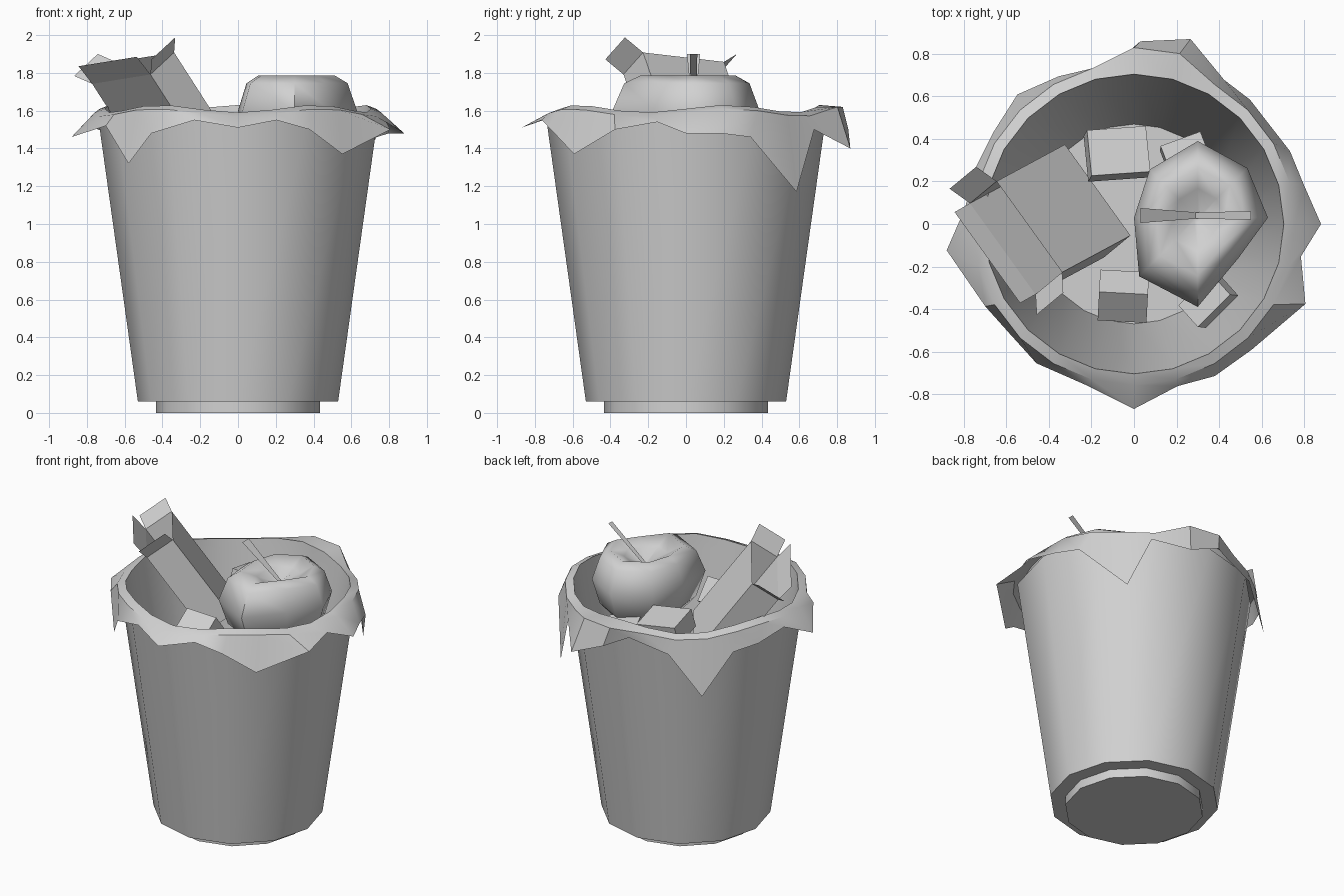
import bpy, bmesh
from math import sin, cos, pi, radians
from mathutils import Vector, Matrix, Euler

cube = bpy.data.objects.get("Cube")
if cube:
    bpy.data.objects.remove(cube, do_unlink=True)

grey = bpy.data.materials.new("light_grey")
grey.use_nodes = True
grey.diffuse_color = (0.64, 0.64, 0.64, 1)
grey.node_tree.nodes["Principled BSDF"].inputs["Base Color"].default_value = (0.64, 0.64, 0.64, 1)


def finish(bm, name, smooth=None, fix_normals=True):
    if fix_normals:
        bmesh.ops.recalc_face_normals(bm, faces=bm.faces)
    mesh = bpy.data.meshes.new(name)
    bm.to_mesh(mesh)
    bm.free()
    mesh.materials.append(grey)
    ob = bpy.data.objects.new(name, mesh)
    bpy.context.collection.objects.link(ob)
    if smooth:
        bpy.ops.object.select_all(action="DESELECT")
        ob.select_set(True)
        bpy.context.view_layer.objects.active = ob
        bpy.ops.object.shade_smooth_by_angle(angle=radians(smooth))
    return ob


def bridge(bm, rings):
    """Join closed rings of equal length with quads."""
    for a, b in zip(rings, rings[1:]):
        for i in range(len(a)):
            j = (i + 1) % len(a)
            bm.faces.new((a[i], a[j], b[j], b[i]))


def ring(bm, radii, z, centre=(0, 0)):
    """Closed ring with one radius per evenly spaced vertex."""
    n = len(radii)
    return [bm.verts.new((centre[0] + r * cos(2 * pi * i / n),
                          centre[1] + r * sin(2 * pi * i / n), z))
            for i, r in enumerate(radii)]


# Tapered bin standing on a narrower foot
bm = bmesh.new()
rings = [ring(bm, [r] * 12, z) for r, z in
         ((.435, 0), (.435, .06), (.53, .06), (.74, 1.56), (.73, 1.56), (.515, .09))]
bridge(bm, rings)
bm.faces.new(rings[0])
bm.faces.new(rings[-1])
finish(bm, "bin", 35)

# Bag liner: inner wall, crest, shoulder over the rim, ragged hem (angle, radius, height)
edge = [(0, .88, 1.48), (13, .82, 1.48), (25, .81, 1.46), (47, .8, 1.17),
        (58, .8, 1.5), (73, .91, 1.4), (88, .86, 1.5), (97, .76, 1.55),
        (117, .78, 1.48), (132, .82, 1.21), (147, .79, 1.48), (160, .79, 1.5),
        (175, .8, 1.55), (188, .89, 1.46), (209, .8, 1.52), (222, .78, 1.32),
        (235, .8, 1.48), (253, .79, 1.55), (270, .87, 1.51), (285, .79, 1.55),
        (298, .81, 1.5), (313, .81, 1.37), (335, .89, 1.5), (349, .8, 1.54)]
n = len(edge)
bm = bmesh.new()
floor, wall = ring(bm, [.47] * n, .11), ring(bm, [.695] * n, 1.54)
crest, shoulder, hem = [], [], []
for i, (angle, r, z) in enumerate(edge):
    a = 2 * pi * i / n
    wave = .02 * sin(5 * a)
    flap = i in (5, 6)
    crest.append(bm.verts.new((.705 * cos(a), .705 * sin(a), 1.61 + wave)))
    out = .83 if flap else .758
    shoulder.append(bm.verts.new((out * cos(a), out * sin(a),
                                  1.62 if flap else 1.59 + wave)))
    a = radians(angle)
    hem.append(bm.verts.new((r * cos(a), r * sin(a), z)))
bridge(bm, [floor, wall, crest, shoulder, hem])
bm.faces.new(floor)
finish(bm, "bag_liner", 35)

# Lopsided apple with a wide dimple on top
girth = (.33, .33, .36, .32, .3, .39, .42, .27)
bm = bmesh.new()
rings = [ring(bm, [g * s for g in girth], z, (.3, .03)) for s, z in
         ((.06, 1.68), (.38, 1.74), (.65, 1.785), (.85, 1.745),
          (1, 1.6), (.85, 1.43), (.5, 1.3), (.15, 1.25))]
bridge(bm, rings)
bm.faces.new(rings[0])
bm.faces.new(rings[-1])
finish(bm, "apple", 70)

# Forked flat stem
bm = bmesh.new()
for tip_x, half in ((.03, .035), (.55, .02)):
    bm.faces.new([bm.verts.new(p) for p in (
        (.29, .025, 1.69), (.29, .055, 1.69),
        (tip_x, .04 + half, 1.9), (tip_x, .04 - half, 1.9))])
finish(bm, "apple_stem", fix_normals=False)

# Open carton leaning on the rim, with three folded-out flaps
down = Vector((.52, .28, -.81)).normalized()
side = Vector((.52, -.83, .18))
side = (side - down * side.dot(down)).normalized()
up = side.cross(down).normalized()
if up.z < 0:
    up = -up
mouth = Vector((-.555, -.065, 1.825))
bm = bmesh.new()
corners = [mouth + side * .265 * s + up * .1 * t
           for s, t in ((1, 1), (1, -1), (-1, -1), (-1, 1))]
top = [bm.verts.new(c) for c in corners]
bottom = [bm.verts.new(c + down * .62) for c in corners]
bridge(bm, [top, bottom])
bm.faces.new(bottom)
bmesh.ops.recalc_face_normals(bm, faces=bm.faces)
for i, reach in enumerate((side - down, -down - up * .1, -side - down * .6)):
    reach = reach.normalized() * .125
    bm.faces.new((top[(i + 1) % 4], top[i], bm.verts.new(corners[i] + reach),
                  bm.verts.new(corners[i + 1] + reach)))
finish(bm, "open_carton", fix_normals=False)

# Small blocks of rubbish lying around the carton and apple
blocks = [((-.08, .33, 1.47), (.28, .22, .13), (-12, 8, 4)),
          ((-.05, -.34, 1.4), (.23, .17, .17), (-52, 0, -3)),
          ((.35, -.36, 1.4), (.22, .14, .12), (-15, -12, 45)),
          ((.24, .33, 1.36), (.2, .13, .12), (-10, 5, 20))]
for k, (place, size, turn) in enumerate(blocks):
    bm = bmesh.new()
    bmesh.ops.create_cube(bm, size=1, matrix=Matrix.LocRotScale(
        Vector(place), Euler([radians(t) for t in turn]), Vector(size)))
    finish(bm, f"rubbish_block_{k + 1}")
